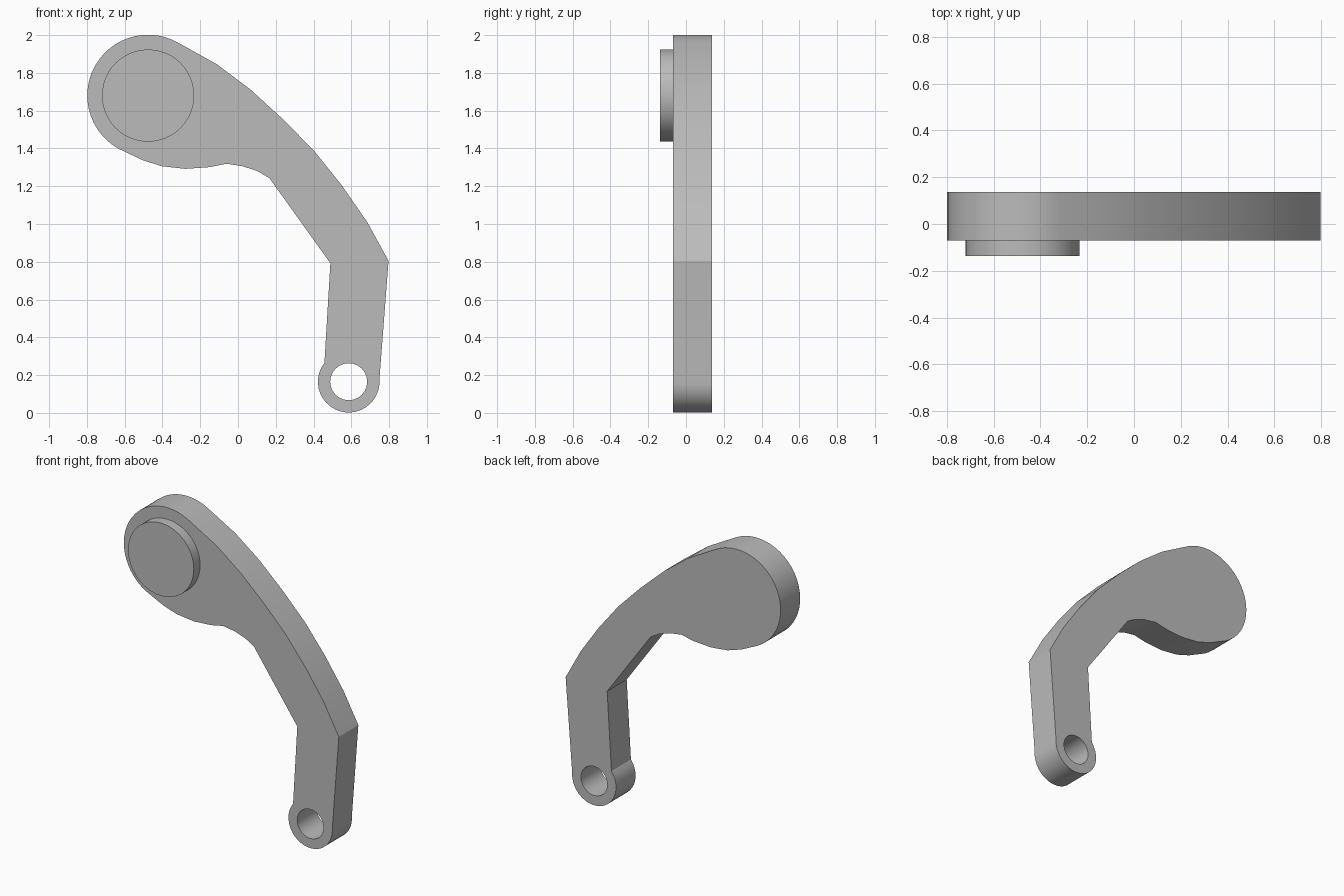
import bpy, bmesh
from math import sin, cos, radians, tau
from mathutils import Vector

cube = bpy.data.objects.get("Cube")
if cube:
    bpy.data.objects.remove(cube, do_unlink=True)

grey = bpy.data.materials.new("plain grey")
grey.use_nodes = True
colour = (0.5, 0.5, 0.5, 1)
grey.diffuse_color = colour
grey.node_tree.nodes["Principled BSDF"].inputs["Base Color"].default_value = colour

FRONT, BACK, BOSS_FRONT = -0.07, 0.137, -0.137
HEAD, EYE = (-0.476, 1.68), (0.586, 0.165)


def arc(centre, radius, start, end, steps):
    """Points along an arc in the x-z plane, angles in degrees."""
    angles = [radians(start + (end - start) * i / steps) for i in range(steps + 1)]
    return [(centre[0] + radius * cos(a), centre[1] + radius * sin(a)) for a in angles]


def circle(centre, radius, steps):
    return arc(centre, radius, 0, 360, steps)[:-1]


def plate(name, loops, y0, y1):
    """Fill the closed loops (later loops are holes) and extrude along y."""
    bm = bmesh.new()
    edges = []
    for loop in loops:
        verts = [bm.verts.new((x, y0, z)) for x, z in loop]
        edges += [bm.edges.new((a, b)) for a, b in zip(verts, verts[1:] + verts[:1])]
    bmesh.ops.triangle_fill(bm, edges=edges, use_beauty=True, normal=(0, -1, 0))
    grown = bmesh.ops.extrude_face_region(bm, geom=bm.faces[:], use_keep_orig=True)
    moved = [g for g in grown["geom"] if isinstance(g, bmesh.types.BMVert)]
    bmesh.ops.translate(bm, verts=moved, vec=Vector((0, y1 - y0, 0)))
    bmesh.ops.recalc_face_normals(bm, faces=bm.faces[:])
    mesh = bpy.data.meshes.new(name)
    bm.to_mesh(mesh)
    bm.free()
    mesh.materials.append(grey)
    obj = bpy.data.objects.new(name, mesh)
    bpy.context.collection.objects.link(obj)
    bpy.ops.object.select_all(action='DESELECT')
    obj.select_set(True)
    bpy.context.view_layer.objects.active = obj
    bpy.ops.object.shade_smooth_by_angle(angle=radians(25))
    return obj


# Arm outline: round head, wavy underside, straight shank, eye, curved back
underside = [(-0.505, 1.338), (-0.405, 1.306), (-0.278, 1.292), (-0.15, 1.301),
             (-0.061, 1.319), (0.024, 1.306), (0.103, 1.28), (0.167, 1.242)]
outer_back = [(0.797, 0.805), (0.685, 1.009), (0.553, 1.2), (0.405, 1.385),
              (0.24, 1.553), (0.066, 1.712), (-0.114, 1.847)]
outline = (arc(HEAD, 0.322, 60, 241, 26) + underside + [(0.489, 0.792)]
           + arc(EYE, 0.163, 142, 364, 22) + outer_back)

plate("arm", [outline, circle(EYE, 0.098, 24)], FRONT, BACK)

# Raised round boss on the head
plate("head_boss", [circle(HEAD, 0.244, 48)], BOSS_FRONT, FRONT)
